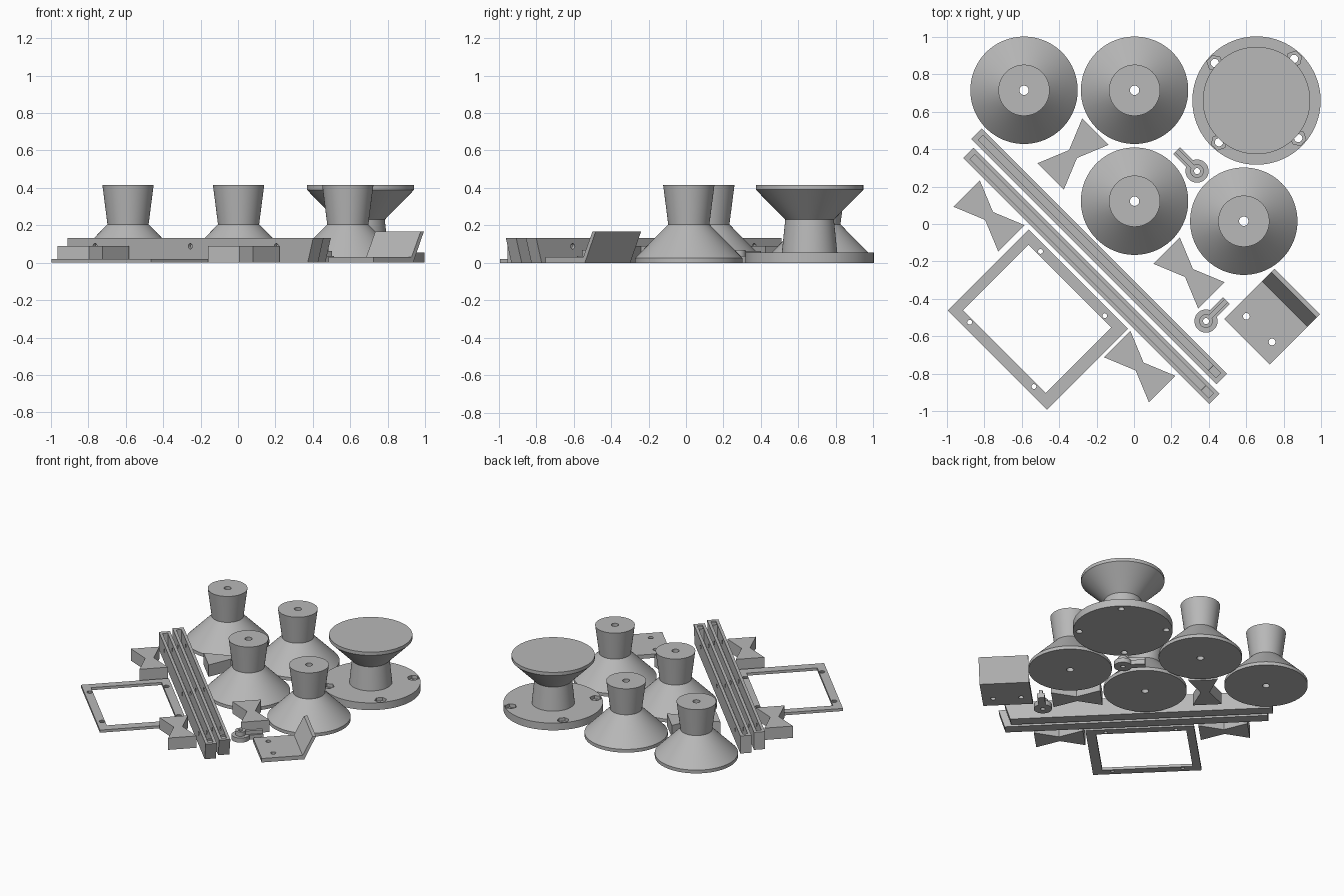
import bpy, bmesh
from math import radians, cos, sin, pi
from mathutils import Matrix, Vector

if "Cube" in bpy.data.objects:
    bpy.data.objects.remove(bpy.data.objects["Cube"], do_unlink=True)

grey = bpy.data.materials.new("plain grey")
grey.use_nodes = True
colour = (0.48, 0.48, 0.48, 1)
grey.diffuse_color = colour
grey.node_tree.nodes["Principled BSDF"].inputs["Base Color"].default_value = colour

# Diagonal frame: local x runs towards front left, local y towards back left
DIAG = Matrix.Rotation(radians(-45), 4, "Z")


def finish(name, bm, place=Matrix()):
    bmesh.ops.recalc_face_normals(bm, faces=bm.faces)
    bm.transform(place)
    mesh = bpy.data.meshes.new(name)
    bm.to_mesh(mesh)
    bm.free()
    mesh.materials.append(grey)
    obj = bpy.data.objects.new(name, mesh)
    bpy.context.collection.objects.link(obj)
    return obj


def prism(name, outline, z0, z1, place=Matrix()):
    bm = bmesh.new()
    face = bm.faces.new([bm.verts.new((x, y, z0)) for x, y in outline])
    top = bmesh.ops.extrude_face_region(bm, geom=[face])["geom"]
    moved = [v for v in top if isinstance(v, bmesh.types.BMVert)]
    bmesh.ops.translate(bm, verts=moved, vec=(0, 0, z1 - z0))
    return finish(name, bm, place)


def rect(x0, x1, y0, y1):
    return [(x0, y0), (x1, y0), (x1, y1), (x0, y1)]


def ngon(x, y, r, n=32, turn=0):
    return [(x + r * cos(turn + 2 * pi * i / n), y + r * sin(turn + 2 * pi * i / n)) for i in range(n)]


def cut(obj, *cutters):
    for cutter in cutters:
        mod = obj.modifiers.new("cut", "BOOLEAN")
        mod.operation = "DIFFERENCE"
        mod.solver = "EXACT"
        mod.object = cutter
        bpy.context.view_layer.objects.active = obj
        bpy.ops.object.modifier_apply(modifier=mod.name)
        bpy.data.objects.remove(cutter, do_unlink=True)


def smooth(obj):
    bpy.ops.object.select_all(action="DESELECT")
    obj.select_set(True)
    bpy.context.view_layer.objects.active = obj
    bpy.ops.object.shade_smooth_by_angle(angle=radians(25))


def lathe(name, profile, x, y, closed=False, steps=96):
    bm = bmesh.new()
    verts = [bm.verts.new((r, 0, z)) for r, z in profile]
    pairs = list(zip(verts, verts[1:])) + ([(verts[-1], verts[0])] if closed else [])
    edges = [bm.edges.new(p) for p in pairs]
    bmesh.ops.spin(bm, geom=verts + edges, cent=(0, 0, 0), axis=(0, 0, 1), angle=2 * pi, steps=steps)
    bmesh.ops.remove_doubles(bm, verts=bm.verts, dist=0.0001)
    return finish(name, bm, Matrix.Translation((x, y, 0)))


# Four bored cone spools
spool = [(0.025, 0), (0.287, 0), (0.287, 0.025), (0.11, 0.205), (0.137, 0.415), (0.025, 0.415)]
for i, (x, y) in enumerate([(-0.588, 0.715), (0.003, 0.715), (0.003, 0.122), (0.587, 0.015)]):
    smooth(lathe(f"cone_spool_{i + 1}", spool, x, y, closed=True))

# Flanged stand with four bolt holes and hexagonal nut pockets
cx, cy = 0.655, 0.66
flange = lathe("flange_stand", [(0, 0), (0.343, 0), (0.343, 0.055), (0.148, 0.055), (0.13, 0.23),
                                (0.287, 0.39), (0.287, 0.415), (0, 0.415)], cx, cy)
for i in range(4):
    a = radians(48 + 90 * i)
    x, y = cx + 0.3 * cos(a), cy + 0.3 * sin(a)
    cut(flange, prism("bolt_cutter", ngon(x, y, 0.022), -0.05, 0.1),
        prism("nut_cutter", ngon(x, y, 0.042, 6, a + pi / 6), 0.03, 0.07))
smooth(flange)


# Two channel rails with a raked front end and cross holes
def rail(name, s0, s1, t0, t1):
    bm = bmesh.new()
    bmesh.ops.create_cube(bm, size=1)
    for v in bm.verts:
        end = s1 - (0.042 if v.co.z < 0 else 0)
        v.co = (end if v.co.x > 0 else s0, t1 if v.co.y > 0 else t0, 0.133 if v.co.z > 0 else 0)
    body = finish(name, bm, DIAG)
    mid, wall = (s0 + s1) / 2, 0.021
    cut(body, prism("groove_cutter", rect(s0 + 0.03, s1 - 0.085, t0 + wall, t1 - wall), 0.04, 0.2, DIAG),
        prism("recess_cutter", rect(s1 - 0.08, s1 - 0.025, t0 + wall, t1 - wall), 0.12, 0.2, DIAG))
    for offset in (-0.72, 0, 0.65):
        turn = Matrix.Translation((mid + offset, t0, 0.088)) @ Matrix.Rotation(radians(90), 4, "X")
        cut(body, prism("pin_cutter", ngon(0, 0, 0.015, 16), -0.15, 0.15, DIAG @ turn))


rail("inner_rail", -0.937, 0.917, -0.293, -0.215)
rail("outer_rail", -0.895, 0.965, -0.396, -0.318)

# Thin rectangular frame with countersunk corner holes
ft = -0.725
frame = prism("flat_frame", rect(-0.377, 0.373, ft - 0.307, ft + 0.307), 0, 0.02, DIAG)
cut(frame, prism("window_cutter", rect(-0.32, 0.305, ft - 0.247, ft + 0.247), -0.1, 0.1, DIAG))
for s in (-0.25, 0.236):
    for t in (ft - 0.268, ft + 0.268):
        cut(frame, prism("screw_cutter", ngon(s, t, 0.013, 16), -0.1, 0.1, DIAG),
            prism("sink_cutter", ngon(s, t, 0.02, 24), 0.013, 0.1, DIAG))

# Bow-tie blocks
half = [(0.17, -0.1), (0.17, 0.1), (0, 0.03)]
bow = half + [(-x, -y) for x, y in half]
for i, (x, y, turn) in enumerate([(-0.326, 0.374, 45), (-0.775, 0.043, -45), (0.294, -0.262, -45), (0.03, -0.762, -45)]):
    place = Matrix.Translation((x, y, 0)) @ Matrix.Rotation(radians(turn), 4, "Z")
    prism(f"bow_tie_block_{i + 1}", bow, 0, 0.09, place)

# Small ring levers: stepped eyelet with a ridged arm
eyelet = [(0.016, 0), (0.062, 0), (0.062, 0.035), (0.036, 0.035), (0.036, 0.068), (0.016, 0.068)]
for i, (x, y, turn) in enumerate([(0.337, 0.283, 135), (0.385, -0.519, 45)]):
    smooth(lathe(f"lever_eyelet_{i + 1}", eyelet, x, y, closed=True, steps=40))
    place = Matrix.Translation((x, y, 0)) @ Matrix.Rotation(radians(turn), 4, "Z")
    prism(f"lever_arm_{i + 1}", rect(0.05, 0.155, -0.025, 0.025), 0, 0.035, place)
    prism(f"lever_ridge_{i + 1}", rect(0.03, 0.155, -0.012, 0.012), 0.03, 0.062, place)

# Bent bracket: flat base with an outward-leaning back, extruded from its side profile
side = [(-0.018, 0), (0.28, 0), (0.362, 0.168), (0.338, 0.168), (0.268, 0.03), (-0.018, 0.03)]
stand = Matrix(((0, 0, 1, 0), (1, 0, 0, 0), (0, 1, 0, 0), (0, 0, 0, 1)))
bracket = prism("bent_bracket", side, 0.701, 1.044, DIAG @ stand)
for s in (0.774, 0.968):
    cut(bracket, prism("bracket_hole_cutter", ngon(s, 0.076, 0.018, 24), -0.1, 0.1, DIAG))
